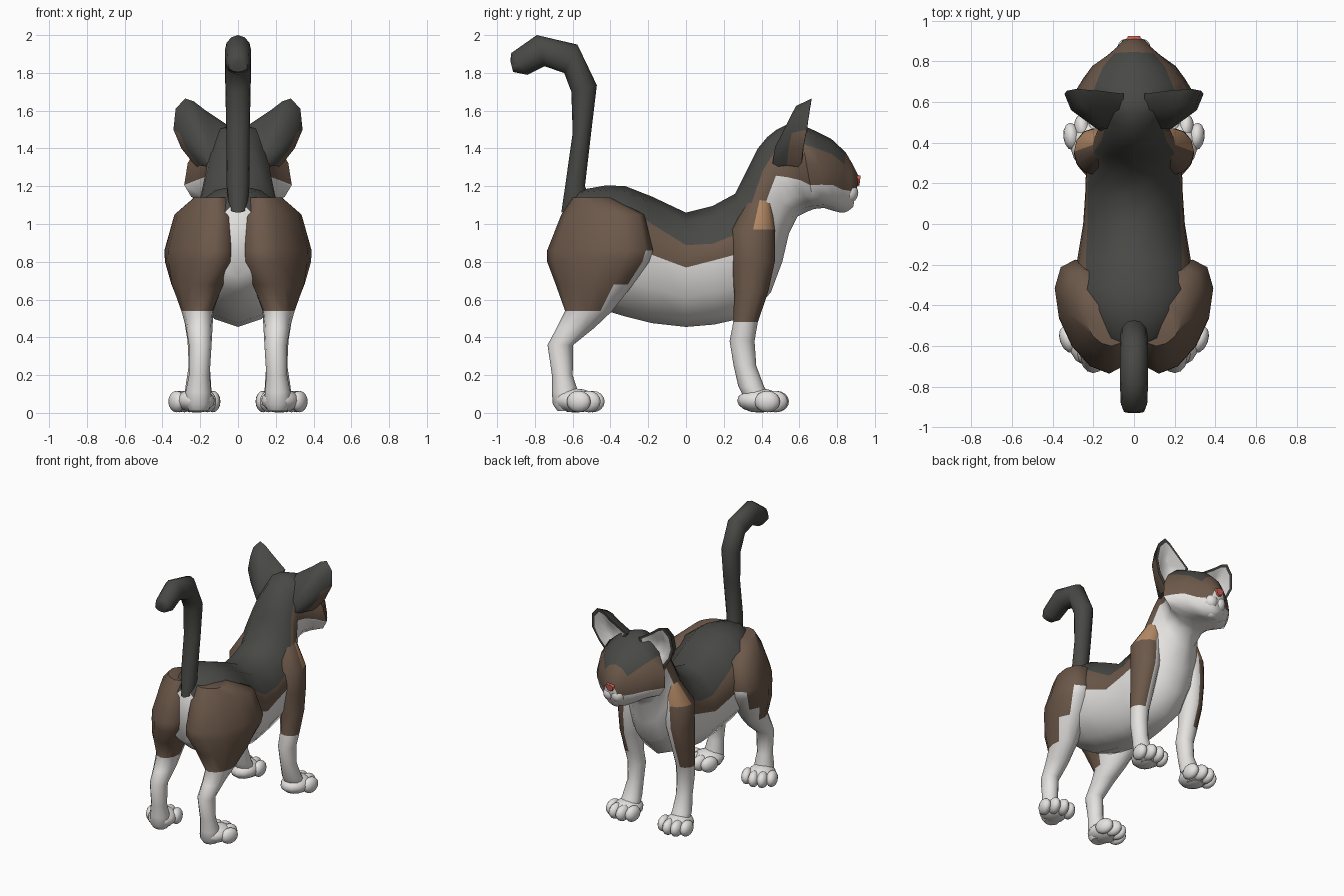
import bpy, bmesh, math
from mathutils import Vector, Matrix

if "Cube" in bpy.data.objects:
    bpy.data.objects.remove(bpy.data.objects["Cube"])


def mat(name, r, g, b):
    m = bpy.data.materials.new(name)
    m.diffuse_color = (r, g, b, 1)
    m.use_nodes = True
    m.node_tree.nodes["Principled BSDF"].inputs["Base Color"].default_value = m.diffuse_color
    return m


DARK, BROWN, WHITE, TAN, NOSE = range(5)
MATS = [mat("dark_fur", .065, .065, .06), mat("brown_fur", .15, .098, .068),
        mat("white_fur", .78, .76, .74), mat("tan_fur", .45, .25, .13),
        mat("nose_pink", .62, .12, .09)]


def finish(name, bm, mirror=False, angle=55):
    bmesh.ops.recalc_face_normals(bm, faces=bm.faces)
    me = bpy.data.meshes.new(name)
    for f in bm.faces:
        f.smooth = True
    bm.to_mesh(me)
    bm.free()
    for m in MATS:
        me.materials.append(m)
    me.set_sharp_from_angle(angle=math.radians(angle))
    ob = bpy.data.objects.new(name, me)
    bpy.context.collection.objects.link(ob)
    if mirror:
        ob.modifiers.new("Mirror", 'MIRROR').use_mirror_merge = False
    return ob


def loft(name, rings, paint, mirror=False):
    """Skin a list of point rings; paint(ring, side, centre) picks the fur colour."""
    bm = bmesh.new()
    vs = [[bm.verts.new(p) for p in r] for r in rings]
    n = len(vs[0])
    for i in range(len(vs) - 1):
        for j in range(n):
            k = (j + 1) % n
            f = bm.faces.new((vs[i][j], vs[i][k], vs[i + 1][k], vs[i + 1][j]))
            f.material_index = paint(i, j, f.calc_center_median())
    for i, r in ((0, vs[0]), (len(vs) - 2, vs[-1])):
        f = bm.faces.new(r)
        f.material_index = paint(i, n // 2 - 1, f.calc_center_median())
    return finish(name, bm, mirror)


def section(ty, tz, by, bz, w, m=.5, a=40):
    """Ring from a top and a bottom point; m = height of widest part, a = dark fur edge."""
    t, b = Vector((0, ty, tz)), Vector((0, by, bz))
    mid = b.lerp(t, m)
    right = []
    for d in (90, (90 + a) / 2, a, a / 2, 0, -30, -60, -90):
        s, c = math.sin(math.radians(d)), math.cos(math.radians(d))
        p = mid + ((t - mid) * s if s > 0 else (mid - b) * s)
        right.append(Vector((w * c, p.y, p.z)))
    return right + [Vector((-p.x, p.y, p.z)) for p in right[-2:0:-1]]


def leg_ring(z, cx, cy, rx, ry, shear=0, n=12):
    """Horizontal oval; shear pulls its back end towards the middle of the body."""
    ring = []
    for k in range(n):
        c, s = math.cos(2 * math.pi * k / n), math.sin(2 * math.pi * k / n)
        ring.append(Vector((max(.012, cx + rx * c + shear * ry * s), cy + ry * s, z)))
    return ring


def balls(name, specs, index, mirror=False, base=Matrix()):
    """Several low-poly ellipsoids (x, y, z, rx, ry, rz) in one object."""
    bm = bmesh.new()
    for x, y, z, rx, ry, rz in specs:
        bmesh.ops.create_uvsphere(bm, u_segments=12, v_segments=8, radius=1,
                                  matrix=base @ Matrix.Translation((x, y, z)) @ Matrix.Diagonal((rx, ry, rz, 1)))
    for f in bm.faces:
        f.material_index = index
    return finish(name, bm, mirror)


# Torso, neck and head in one skin
body = [section(*s) for s in (
    (-.63, 1.10, -.66, .72, .12, .5, 50), (-.56, 1.18, -.57, .64, .22, .5, 55),
    (-.42, 1.205, -.42, .54, .295, .55, 42), (-.32, 1.20, -.32, .51, .31, .55, 42),
    (-.18, 1.145, -.18, .475, .28, .54, 32), (0, 1.06, 0, .455, .25, .52, 24),
    (.14, 1.095, .15, .468, .24, .54, 18), (.26, 1.16, .34, .51, .235, .52, 20),
    (.33, 1.30, .45, .64, .22, .55, 28), (.38, 1.40, .51, .80, .19, .58, 32),
    (.43, 1.46, .545, .95, .17, .60, 30), (.48, 1.50, .59, 1.04, .18, .45, 42),
    (.54, 1.53, .64, 1.065, .22, .36, 42), (.60, 1.53, .68, 1.08, .285, .28, 42),
    (.68, 1.495, .73, 1.085, .25, .30, 42), (.77, 1.45, .78, 1.07, .205, .36, 42),
    (.845, 1.38, .82, 1.06, .13, .38, 42), (.88, 1.32, .86, 1.07, .085, .42, 42),
    (.915, 1.25, .885, 1.09, .055, .5, 42))]


def paint_body(i, j, c):
    band = min(j, 13 - j)
    if band < 2:
        return DARK if i < 16 else BROWN
    return BROWN if band < 4 else WHITE


loft("body_and_head", body, paint_body)

# Muzzle puffs, chin and nose
balls("muzzle", [(.034, .86, 1.165, .05, .052, .055), (-.034, .86, 1.165, .05, .052, .055),
                 (0, .83, 1.10, .05, .045, .04)], WHITE)
nose = [section(.885, 1.265, .885, 1.19, .04, .75), section(.925, 1.255, .918, 1.205, .03, .75)]
loft("nose", nose, lambda i, j, c: NOSE)

# Tail, rising and hooking backwards
tail = [section(*s) for s in (
    (-.66, 1.06, -.50, 1.12, .05), (-.64, 1.20, -.535, 1.20, .06), (-.60, 1.48, -.50, 1.50, .062),
    (-.607, 1.70, -.472, 1.735, .067), (-.645, 1.80, -.575, 1.95, .07),
    (-.75, 1.835, -.79, 2.0, .07), (-.84, 1.79, -.925, 1.905, .065), (-.915, 1.805, -.93, 1.865, .05))]
loft("tail", tail, lambda i, j, c: DARK)


# Hind legs: brown outside and behind, white in front and inside
def paint_hind(i, j, c):
    if c.z < .54:
        return WHITE
    if c.z > .92 or j in (6, 7, 8, 9, 10, 11, 0):
        return BROWN
    return BROWN if j == 1 and c.z > .7 else WHITE


hind = [leg_ring(*r) for r in (
    (1.14, .14, -.50, .09, .10, .3), (1.05, .18, -.44, .14, .22, .32),
    (.86, .205, -.455, .165, .28, .3), (.80, .205, -.465, .163, .27, .3),
    (.68, .215, -.485, .135, .205, .2), (.54, .215, -.515, .085, .125, .1),
    (.45, .205, -.585, .07, .10), (.36, .20, -.665, .06, .068), (.20, .205, -.655, .055, .055),
    (.11, .21, -.64, .068, .07), (.045, .21, -.635, .07, .07), (.01, .21, -.63, .05, .05))]
loft("hind_legs", hind, paint_hind, True)


# Front legs: brown sleeve outside, tan shoulder patch
def paint_front(i, j, c):
    if c.z < .5 or j not in (8, 9, 10, 11, 0, 1, 2):
        return WHITE
    return TAN if i == 0 and j in (0, 1, 2) else BROWN


front = [leg_ring(*r) for r in (
    (1.13, .15, .39, .05, .06), (.97, .19, .355, .105, .115), (.80, .20, .355, .095, .115),
    (.64, .215, .345, .08, .09), (.48, .215, .315, .068, .065), (.38, .205, .297, .062, .066),
    (.25, .205, .312, .056, .06), (.14, .21, .345, .068, .068), (.06, .21, .39, .075, .07),
    (.01, .21, .41, .06, .05))]
loft("front_legs", front, paint_front, True)

# Paws: a broad pad and four toes each
paw = [(0, 0, .065, .10, .12, .064)]
for k, x in enumerate((-.088, -.031, .031, .088)):
    paw.append((x, .085 if k in (1, 2) else .05, .06, .04, .068, .057))
for name, x, y, yaw in (("front_paws", .215, .39, -6), ("hind_paws", .225, -.585, -20)):
    balls(name, paw, WHITE, True, Matrix.Translation((x, y, 0)) @ Matrix.Rotation(math.radians(yaw), 4, 'Z'))

# Ears: hull blending from the neck, rim, then a white hollow
rim = [Vector(p) for p in ((.05, .64, 1.52), (.17, .655, 1.60), (.235, .66, 1.65), (.28, .665, 1.665),
                           (.33, .655, 1.61), (.342, .64, 1.50), (.30, .62, 1.40), (.22, .61, 1.30),
                           (.10, .65, 1.38))]
base, mid, deep = Vector((.11, .39, 1.30)), Vector((.21, .645, 1.5)), Vector((.20, .56, 1.46))
ear = [[base + o + (p - base) * s for p in rim]
       for o, s in ((Vector((0, 0, 0)), .3), (Vector((0, -.045, .01)), .86))]
ear += [rim, [mid + (p - mid) * .84 for p in rim], [deep + (p - deep) * .4 for p in rim]]


def paint_ear(i, j, c):
    if i > 2:
        return WHITE
    return BROWN if j in (5, 6, 7) and i == 1 and c.z < 1.5 else DARK


loft("ears", ear, paint_ear, True)
